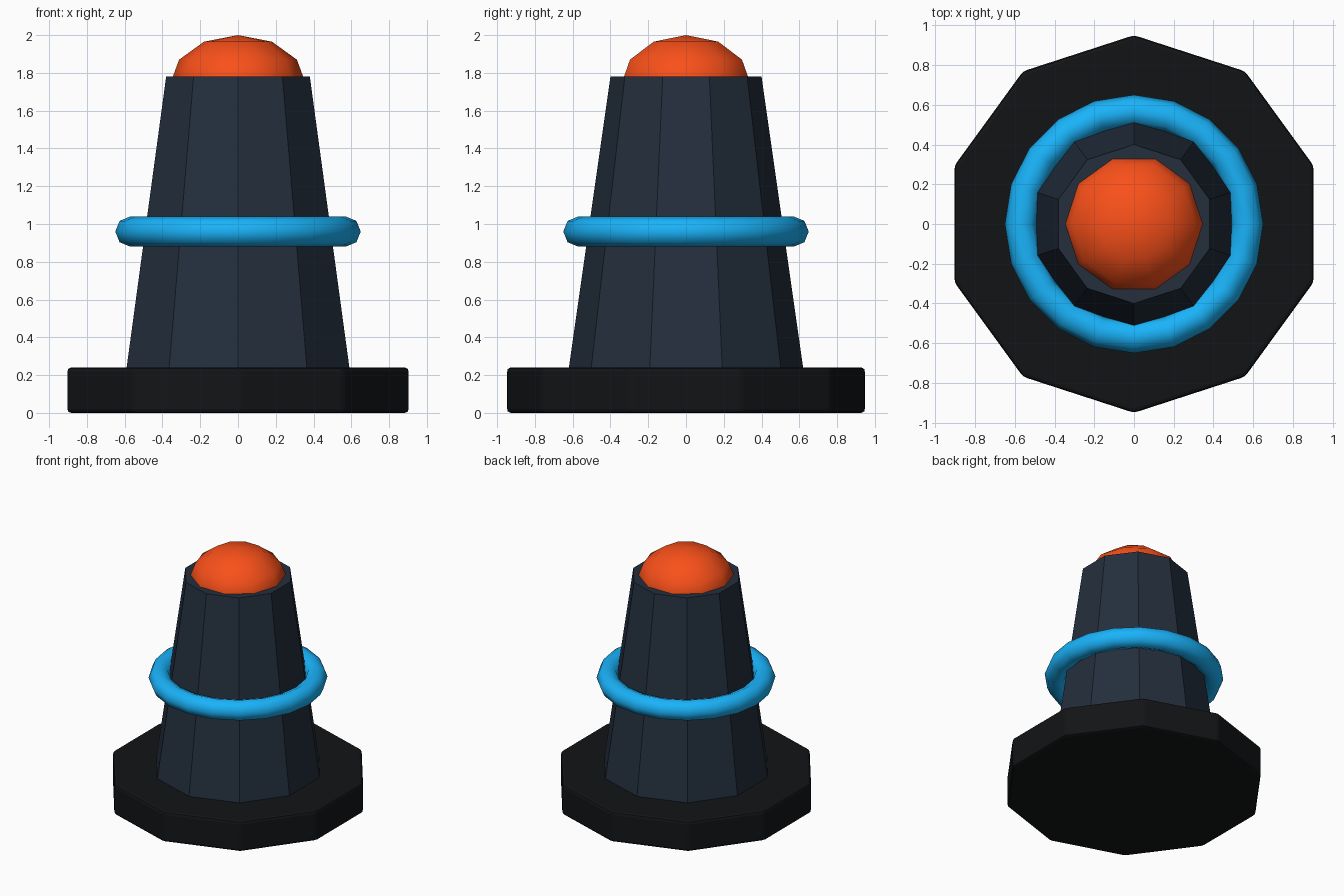
import bpy
from math import pi, radians

if "Cube" in bpy.data.objects:
    bpy.data.objects.remove(bpy.data.objects["Cube"])


def finish(name, color, smooth_angle=None):
    """Name, colour and optionally smooth the active object."""
    ob = bpy.context.object
    ob.name = name
    bpy.ops.object.transform_apply(location=False, rotation=True, scale=True)
    mat = bpy.data.materials.new(name + "_colour")
    mat.diffuse_color = (*color, 1)
    mat.use_nodes = True
    mat.node_tree.nodes["Principled BSDF"].inputs["Base Color"].default_value = mat.diffuse_color
    ob.data.materials.append(mat)
    if smooth_angle:
        bpy.ops.object.shade_smooth_by_angle(angle=radians(smooth_angle))
    return ob


# Ten-sided foot plate with slightly rounded edges
bpy.ops.mesh.primitive_cylinder_add(vertices=10, radius=0.95, depth=0.24, location=(0, 0, 0.12))
base = finish("base_plate", (0.006, 0.007, 0.008))
bevel = base.modifiers.new("rounded_edges", 'BEVEL')
bevel.width = 0.02
bevel.segments = 2
bevel.limit_method = 'ANGLE'
bevel.angle_limit = radians(30)

# Flat-faced tapered body, standing on the plate
bpy.ops.mesh.primitive_cone_add(vertices=10, radius1=0.62, radius2=0.40, depth=1.54, location=(0, 0, 1.01))
finish("tapered_body", (0.017, 0.028, 0.046))

# Ring around the middle
bpy.ops.mesh.primitive_torus_add(major_segments=20, minor_segments=8,
                                 major_radius=0.57, minor_radius=0.08,
                                 location=(0, 0, 0.96), rotation=(0, 0, pi / 2))
finish("ring", (0.01, 0.45, 0.95), 60)

# Squashed dome lamp on top
bpy.ops.mesh.primitive_uv_sphere_add(segments=10, ring_count=6, radius=0.36,
                                     location=(0, 0, 1.74), rotation=(0, 0, pi / 2))
bpy.context.object.scale = (1, 1, 0.26 / 0.36)
finish("dome_lamp", (0.95, 0.08, 0.01), 60)
